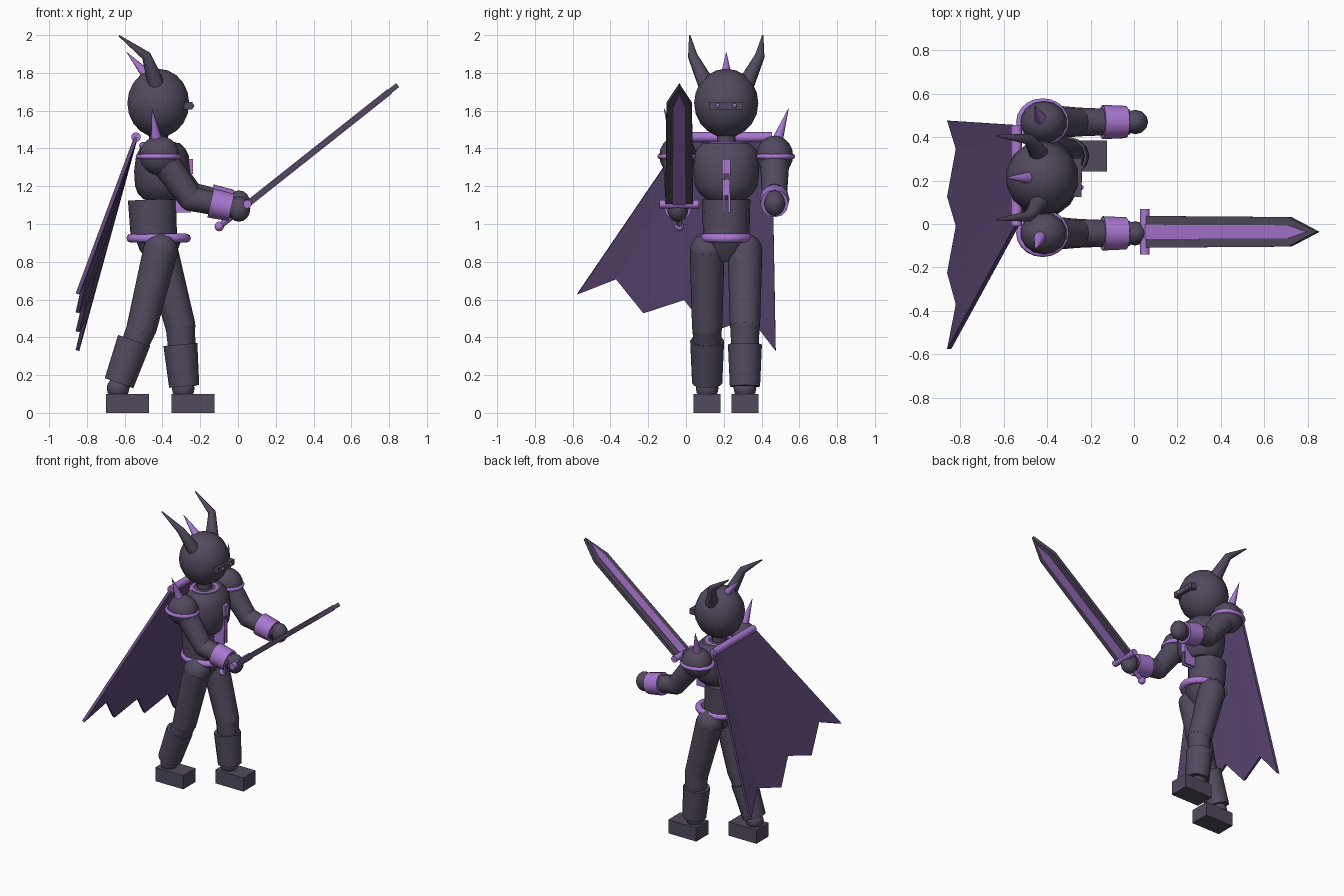
import bpy, bmesh, math
from mathutils import Vector, Matrix

if "Cube" in bpy.data.objects:
    bpy.data.objects.remove(bpy.data.objects["Cube"])

MID = 0.213  # y of the body's mirror plane


def material(name, rgb):
    m = bpy.data.materials.new(name)
    m.diffuse_color = (*rgb, 1)
    m.use_nodes = True
    m.node_tree.nodes["Principled BSDF"].inputs["Base Color"].default_value = m.diffuse_color
    return m


DARK = material("dark armour", (0.085, 0.068, 0.112))
PURPLE = material("bright purple", (0.40, 0.185, 0.64))
CAPE = material("cape purple", (0.115, 0.066, 0.185))


def finish(name, bm, mat, smooth=True):
    bmesh.ops.recalc_face_normals(bm, faces=bm.faces[:])
    me = bpy.data.meshes.new(name)
    bm.to_mesh(me)
    bm.free()
    me.materials.append(mat)
    ob = bpy.data.objects.new(name, me)
    bpy.context.collection.objects.link(ob)
    if smooth:
        bpy.ops.object.select_all(action='DESELECT')
        ob.select_set(True)
        bpy.context.view_layer.objects.active = ob
        bpy.ops.object.shade_smooth_by_angle(angle=math.radians(40))
    return ob


def tube(name, pts, radii, mat, sides=12):
    """Capped tapering tube through the given points."""
    bm = bmesh.new()
    pts = [Vector(p) for p in pts]
    rings = []
    for i, p in enumerate(pts):
        d = (pts[min(i + 1, len(pts) - 1)] - pts[max(i - 1, 0)]).normalized()
        u = d.cross(Vector((0, 1, 0)))
        if u.length < 0.1:
            u = d.cross(Vector((1, 0, 0)))
        u.normalize()
        v = d.cross(u)
        rings.append([bm.verts.new(p + radii[i] * (u * math.cos(a) + v * math.sin(a)))
                      for a in (2 * math.pi * k / sides for k in range(sides))])
    for a, b in zip(rings, rings[1:]):
        for k in range(sides):
            bm.faces.new((a[k], a[(k + 1) % sides], b[(k + 1) % sides], b[k]))
    bm.faces.new(rings[0])
    bm.faces.new(rings[-1])
    return finish(name, bm, mat)


def lathe(name, x, y, rows, mat, sides=16):
    """Stack of ellipses, rows of (z, x radius, y radius)."""
    bm = bmesh.new()
    rings = [[bm.verts.new((x + rx * math.cos(2 * math.pi * k / sides),
                            y + ry * math.sin(2 * math.pi * k / sides), z))
              for k in range(sides)] for z, rx, ry in rows]
    for a, b in zip(rings, rings[1:]):
        for k in range(sides):
            bm.faces.new((a[k], a[(k + 1) % sides], b[(k + 1) % sides], b[k]))
    bm.faces.new(rings[0])
    bm.faces.new(rings[-1])
    return finish(name, bm, mat)


def ball(name, c, r, mat, seg=12, rings=8):
    bm = bmesh.new()
    r = r if isinstance(r, tuple) else (r, r, r)
    bmesh.ops.create_uvsphere(bm, u_segments=seg, v_segments=rings, radius=1,
                              matrix=Matrix.Translation(c) @ Matrix.Diagonal((*r, 1)))
    return finish(name, bm, mat)


def box(name, lo, hi, mat):
    bm = bmesh.new()
    lo, hi = Vector(lo), Vector(hi)
    bmesh.ops.create_cube(bm, size=1, matrix=Matrix.Translation((lo + hi) / 2)
                          @ Matrix.Diagonal((*(hi - lo), 1)))
    return finish(name, bm, mat, False)


def ring(name, c, rx, ry, minor, mat):
    bpy.ops.mesh.primitive_torus_add(major_segments=20, minor_segments=8, major_radius=1,
                                     minor_radius=0.1, location=c)
    ob = bpy.context.object
    ob.name = name
    for v in ob.data.vertices:  # keep an even thickness around the oval
        a = math.atan2(v.co.y, v.co.x)
        off = (math.hypot(v.co.x, v.co.y) - 1) * minor * 10
        v.co = ((rx + off) * math.cos(a), (ry + off) * math.sin(a), v.co.z * minor * 10)
    ob.data.materials.append(mat)
    bpy.ops.object.shade_smooth()
    return ob


def prism(name, outline, thickness, mat, frame):
    """Flat outline (u, v) extruded evenly about its plane."""
    bm = bmesh.new()
    f = bm.faces.new([bm.verts.new((u, v, -thickness / 2)) for u, v in outline])
    ext = bmesh.ops.extrude_face_region(bm, geom=[f])["geom"]
    for v in ext:
        if isinstance(v, bmesh.types.BMVert):
            v.co.z += thickness
    bm.transform(frame)
    return finish(name, bm, mat, False)


# Head, visor and eyes
ball("head", (-0.422, MID, 1.64), (0.168, 0.17, 0.182), DARK, 14, 10)
box("visor", (-0.29, MID - 0.09, 1.605), (-0.242, MID + 0.09, 1.645), DARK)
tube("crest_spike", [(-0.47, MID, 1.775), (-0.59, MID, 1.91)], [0.032, 0.001], PURPLE, 10)
tube("neck", [(-0.42, MID, 1.38), (-0.42, MID, 1.5)], [0.05, 0.05], DARK)
ring("collar", (-0.42, MID, 1.415), 0.085, 0.085, 0.019, PURPLE)

# Torso
lathe("chest", -0.40, MID, [(1.13, 0.10, 0.105), (1.16, 0.13, 0.14), (1.20, 0.145, 0.165),
                            (1.28, 0.15, 0.175), (1.36, 0.14, 0.172), (1.40, 0.12, 0.155),
                            (1.43, 0.09, 0.12)], DARK)
tube("abdomen", [(-0.455, MID, 1.13), (-0.445, MID, 0.92)], [0.128, 0.122], DARK, 16)
ring("belt", (-0.42, MID, 0.925), 0.147, 0.118, 0.024, PURPLE)
lathe("pelvis", -0.42, MID, [(0.80, 0.05, 0.06), (0.86, 0.10, 0.11), (0.94, 0.13, 0.13)], DARK)
box("chest_emblem_top", (-0.28, 0.19, 1.265), (-0.238, 0.236, 1.345), PURPLE)
box("chest_emblem_middle", (-0.275, 0.193, 1.15), (-0.246, 0.232, 1.235), PURPLE)
for y in (0.195, 0.223):
    box("chest_emblem_prong", (-0.33, y, 1.06), (-0.25, y + 0.012, 1.16), PURPLE)

# Paired upper parts: s is the side of the body
for s in (-1, 1):
    side = "right" if s < 0 else "left"

    def at(x, off, z):
        return (x, MID + s * off, z)

    ball(side + "_eye", at(-0.243, 0.045, 1.626), 0.012, PURPLE, 8, 6)
    tube(side + "_horn", [at(-0.43, 0.10, 1.73), at(-0.485, 0.178, 1.89), at(-0.63, 0.193, 1.997)],
         [0.047, 0.026, 0.004], DARK, 10)
    ball(side + "_shoulder", at(-0.415, 0.256, 1.362), (0.108, 0.098, 0.105), DARK, 14, 10)
    ring(side + "_shoulder_trim", at(-0.42, 0.256, 1.357), 0.108, 0.095, 0.014, PURPLE)
    tube(side + "_shoulder_spike", [at(-0.43, 0.27, 1.44), at(-0.455, 0.33, 1.612)],
         [0.031, 0.001], PURPLE, 10)
    lift = 0.02 * (s > 0)
    tube(side + "_upper_arm", [at(-0.41, 0.256, 1.36), at(-0.25, 0.256, 1.135 + lift)],
         [0.08, 0.066], DARK)
    ball(side + "_elbow", at(-0.25, 0.256, 1.135 + lift), 0.067, DARK)
    tube(side + "_forearm", [at(-0.25, 0.256, 1.135 + lift), at(-0.02, 0.256, 1.085 + lift)],
         [0.066, 0.057], DARK)
    tube(side + "_bracer", [at(-0.145, 0.256, 1.112 + lift), at(-0.035, 0.256, 1.088 + lift)],
         [0.079, 0.074], PURPLE)
    ball(side + "_hand", at(0.005, 0.256, 1.08 + lift * 1.5), (0.06, 0.056, 0.068), DARK)

# Legs: hip, knee, greave top, greave bottom as (x, z); right leg trails, left leg leads
for side, y, hip, knee, g1, g2, foot in (
        ("right", 0.112, (-0.41, 0.86), (-0.51, 0.45), (-0.55, 0.383), (-0.63, 0.157), -0.585),
        ("left", 0.312, (-0.41, 0.86), (-0.305, 0.46), (-0.305, 0.362), (-0.285, 0.14), -0.238)):
    p = [(x, y, z) for x, z in (hip, knee, g1, g2)]
    ball(side + "_hip", p[0], 0.092, DARK)
    tube(side + "_thigh", [p[0], p[1]], [0.092, 0.08], DARK)
    ball(side + "_knee", p[1], 0.08, DARK)
    tube(side + "_shin", [p[1], p[3]], [0.078, 0.062], DARK)
    tube(side + "_greave", [p[2], p[3]], [0.09, 0.08], DARK)
    ball(side + "_ankle", (p[3][0] - 0.005, y, 0.13), 0.06, DARK)
    box(side + "_foot", (foot - 0.113, y - 0.071, 0), (foot + 0.113, y + 0.071, 0.1), DARK)

# Sword: u runs along the blade, v across it
ang = math.atan2(0.63, 0.795)
frame = Matrix.Translation((0.05, -0.036, 1.105)) @ Matrix.Rotation(-ang, 4, 'Y')
prism("blade", [(0, -0.073), (0.85, -0.068), (1.015, 0), (0.85, 0.068), (0, 0.073)],
      0.026, DARK, frame)
prism("blade_inlay", [(0, -0.033), (0.85, -0.03), (0.96, 0), (0.85, 0.03), (0, 0.033)],
      0.034, PURPLE, frame)
tube("sword_guard", [(0.05, -0.14, 1.105), (0.05, 0.068, 1.105)], [0.023, 0.023], PURPLE, 10)
tube("sword_grip", [frame @ Vector((-0.18, 0, 0)), frame @ Vector((0, 0, 0))],
     [0.016, 0.016], PURPLE, 8)
ball("sword_pommel", frame @ Vector((-0.19, 0, 0)), 0.026, PURPLE, 10, 6)

# Cape: fan of strips from the shoulder bar down to a jagged hem
hem = [(-0.85, -0.575, 0.63), (-0.81, -0.37, 0.71), (-0.85, -0.225, 0.53), (-0.81, -0.01, 0.60),
       (-0.85, 0.125, 0.43), (-0.81, 0.345, 0.50), (-0.85, 0.475, 0.33)]
bm = bmesh.new()
top = [bm.verts.new((-0.54, -0.01 + 0.465 * i / 6, 1.46)) for i in range(7)]
low = [bm.verts.new(h) for h in hem]
for i in range(6):
    bm.faces.new((top[i], top[i + 1], low[i + 1], low[i]))
cape = finish("cape", bm, CAPE, False)
thick = cape.modifiers.new("thickness", 'SOLIDIFY')
thick.thickness = 0.02
thick.offset = 0
tube("cape_bar", [(-0.54, -0.01, 1.46), (-0.54, 0.455, 1.46)], [0.026, 0.026], PURPLE, 10)
